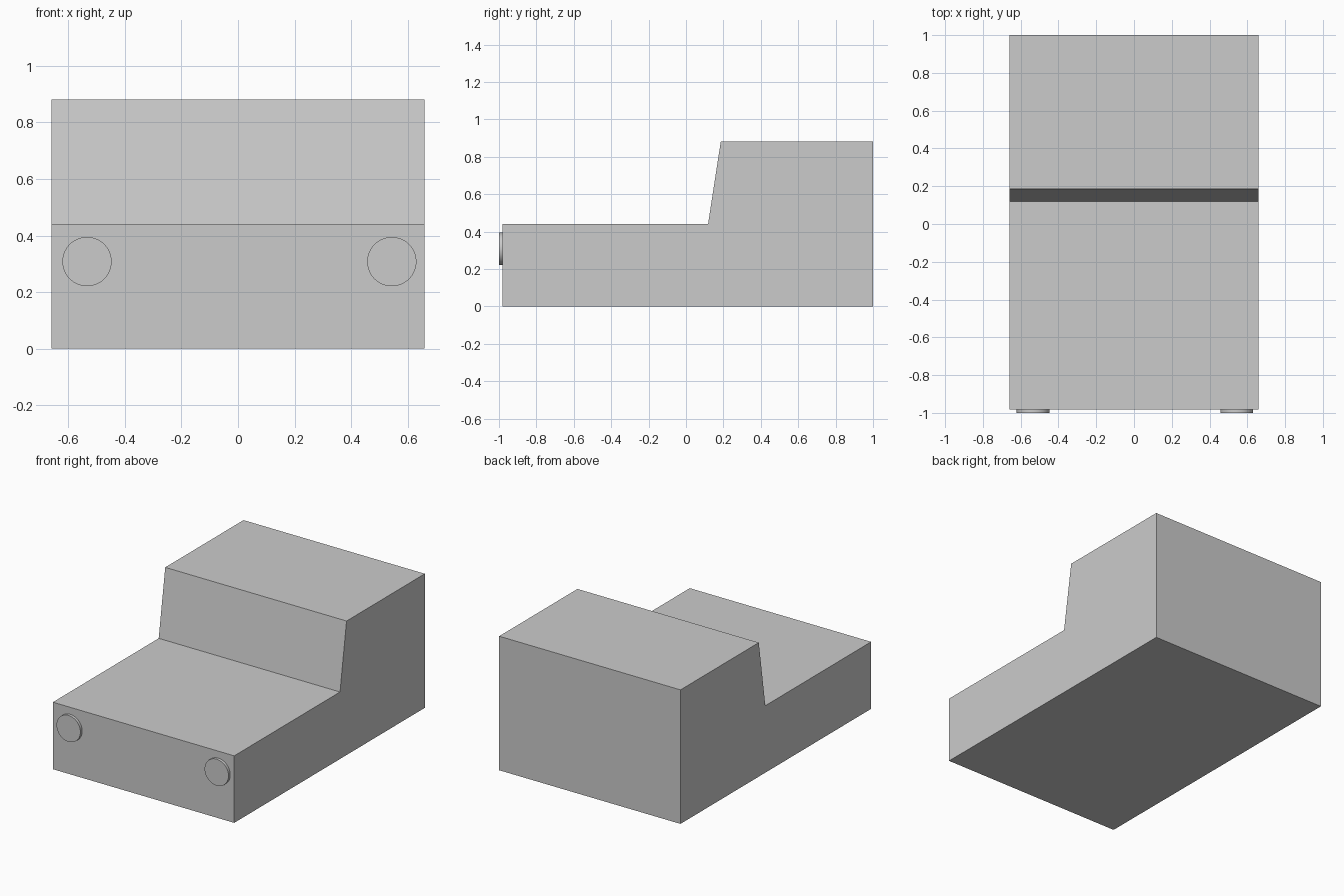
import bpy, bmesh
from math import radians

if "Cube" in bpy.data.objects:
    bpy.data.objects.remove(bpy.data.objects["Cube"])

HALF_WIDTH = 0.66
FRONT = -0.982


def make_body():
    """Stepped side profile extruded across the width."""
    profile = [(FRONT, 0), (1, 0), (1, 0.882), (0.186, 0.882), (0.118, 0.441), (FRONT, 0.441)]
    bm = bmesh.new()
    face = bm.faces.new([bm.verts.new((-HALF_WIDTH, y, z)) for y, z in profile])
    ext = bmesh.ops.extrude_face_region(bm, geom=[face])
    verts = [v for v in ext["geom"] if isinstance(v, bmesh.types.BMVert)]
    bmesh.ops.translate(bm, verts=verts, vec=(2 * HALF_WIDTH, 0, 0))
    bmesh.ops.recalc_face_normals(bm, faces=bm.faces)
    mesh = bpy.data.meshes.new("body")
    bm.to_mesh(mesh)
    bm.free()
    bpy.context.collection.objects.link(bpy.data.objects.new("body", mesh))


def make_headlight(name, x):
    """Thin round disc standing proud of the front face."""
    depth = FRONT + 1
    bpy.ops.mesh.primitive_cylinder_add(
        vertices=64, radius=0.087, depth=depth,
        location=(x, -1 + depth / 2, 0.308), rotation=(radians(90), 0, 0))
    bpy.context.object.name = name
    bpy.ops.object.shade_smooth_by_angle(angle=radians(30))


make_body()
for name, x in (("headlight_left", -0.534), ("headlight_right", 0.544)):
    make_headlight(name, x)
